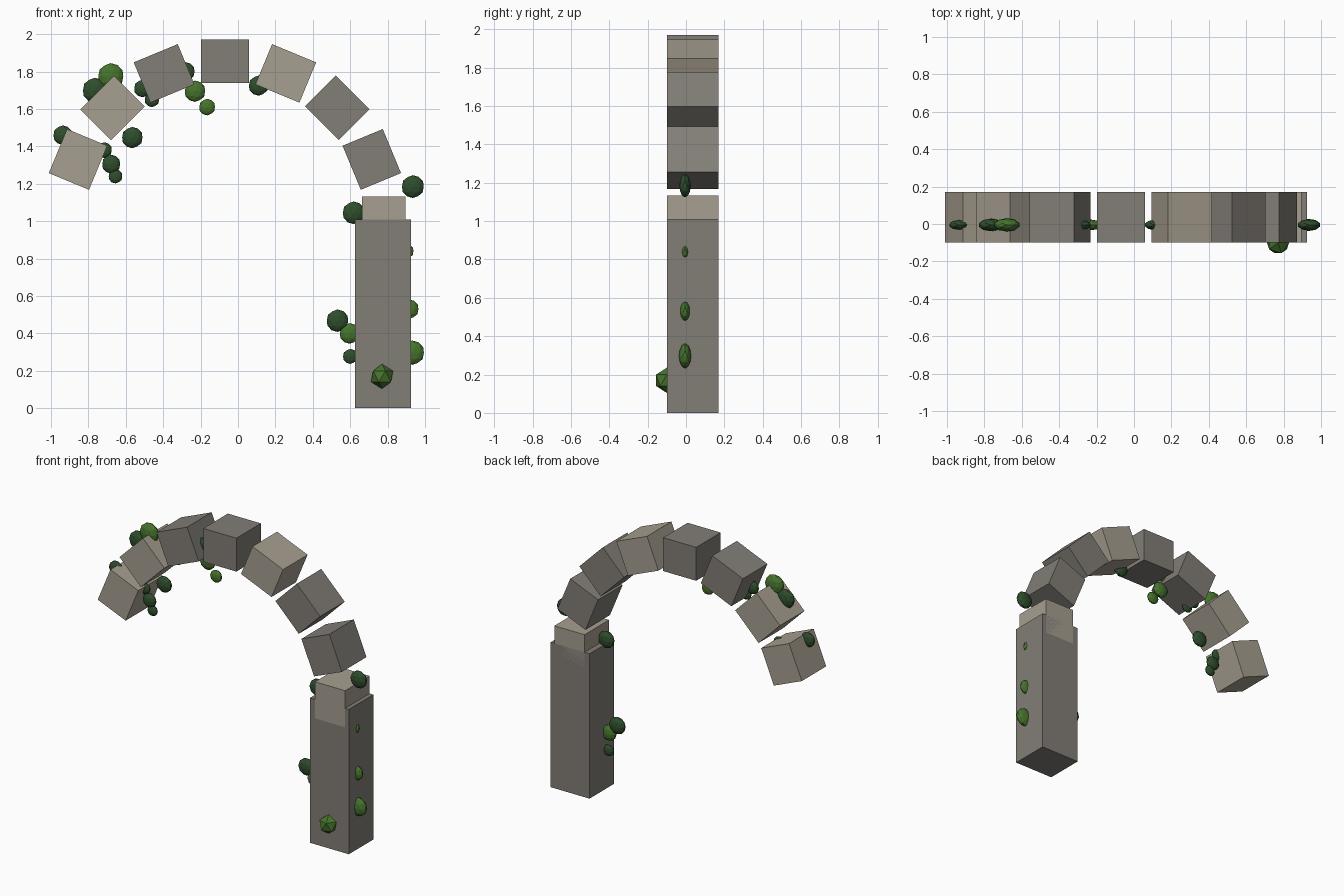
import bpy, math
from mathutils import Vector

if "Cube" in bpy.data.objects:
    bpy.data.objects.remove(bpy.data.objects["Cube"])


def material(name, rgb):
    m = bpy.data.materials.new(name)
    m.diffuse_color = (*rgb, 1)
    m.use_nodes = True
    m.node_tree.nodes["Principled BSDF"].inputs["Base Color"].default_value = m.diffuse_color
    return m


grey = material("grey stone", (0.225, 0.21, 0.185))
tan = material("tan stone", (0.385, 0.345, 0.28))
dark = material("dark ivy", (0.028, 0.075, 0.026))
light = material("light ivy", (0.062, 0.175, 0.026))

DEPTH, MID_Y = 0.27, 0.035


def block(name, loc, size, mat, angle=0):
    bpy.ops.mesh.primitive_cube_add(size=1, location=loc, rotation=(0, angle, 0))
    ob = bpy.context.object
    ob.name = name
    ob.scale = size
    ob.data.materials.append(mat)


def leaf(name, loc, r, mat, detail=2, flat=0.5):
    bpy.ops.mesh.primitive_ico_sphere_add(subdivisions=detail, radius=r, location=loc)
    ob = bpy.context.object
    ob.name = name
    ob.scale.y = flat
    ob.data.materials.append(mat)


# Standing pillar
block("pillar", (0.775, MID_Y, 0.505), (0.30, DEPTH, 1.01), grey)

# Arch stones fanned around the arch centre, the left foot is missing
ARCH_X, ARCH_Z, RADIUS = -0.07, 1.005, 0.85
for i, mat in enumerate([tan, tan, grey, grey, tan, grey, grey, tan]):
    a = math.radians(22.5 * (i - 3))
    pos = (ARCH_X + RADIUS * math.sin(a), MID_Y, ARCH_Z + RADIUS * math.cos(a))
    block(f"arch_stone_{i + 1}", pos, (0.255, DEPTH, 0.233), mat, a)

# Ivy clumps: x, z, radius
dark_ivy = [(-0.937, 1.46, 0.052), (-0.765, 1.70, 0.067), (-0.565, 1.447, 0.057),
            (-0.678, 1.305, 0.05), (-0.655, 1.24, 0.038), (-0.715, 1.38, 0.042),
            (-0.51, 1.71, 0.047), (-0.46, 1.65, 0.04), (-0.28, 1.80, 0.05),
            (0.11, 1.725, 0.054), (0.935, 1.185, 0.061), (0.618, 1.045, 0.06),
            (0.532, 0.468, 0.06), (0.60, 0.277, 0.04)]
light_ivy = [(-0.68, 1.775, 0.07), (-0.23, 1.695, 0.057), (-0.165, 1.61, 0.044),
             (0.597, 0.40, 0.055), (0.932, 0.297, 0.065), (0.915, 0.53, 0.052),
             (0.90, 0.84, 0.04)]
for label, clumps, mat in (("dark_ivy", dark_ivy, dark), ("light_ivy", light_ivy, light)):
    for i, (x, z, r) in enumerate(clumps):
        leaf(f"{label}_{i + 1}", (x, -0.005, z), r, mat)

# Rounder clump on the pillar front
leaf("front_ivy", (0.77, -0.10, 0.17), 0.066, light, 1, 1)
